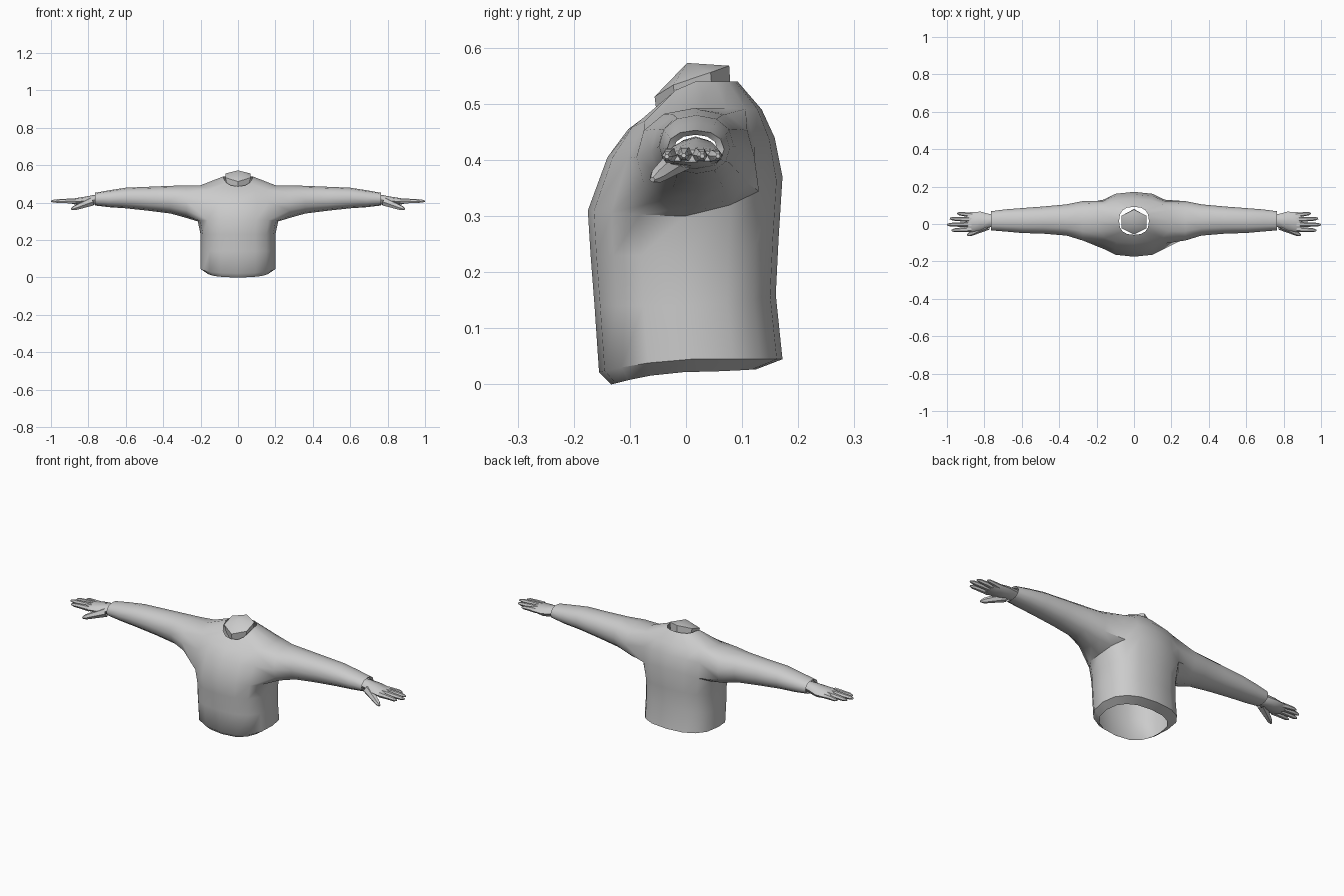
import bpy, bmesh, math
from mathutils import Vector

if "Cube" in bpy.data.objects:
    bpy.data.objects.remove(bpy.data.objects["Cube"])


def finish(name, bm, angle=50, mirror=False):
    bmesh.ops.recalc_face_normals(bm, faces=bm.faces[:])
    me = bpy.data.meshes.new(name)
    bm.to_mesh(me)
    bm.free()
    me.shade_smooth()
    me.set_sharp_from_angle(angle=math.radians(angle))
    ob = bpy.data.objects.new(name, me)
    bpy.context.collection.objects.link(ob)
    if mirror:
        ob.modifiers.new("mirror", 'MIRROR').use_mirror_merge = False
    return ob


def loft(bm, rings):
    """Skin a list of vertex-position rings; returns vertex rings and face rows."""
    vr = [[bm.verts.new(p) for p in r] for r in rings]
    rows = []
    for a, b in zip(vr, vr[1:]):
        n = len(a)
        rows.append([bm.faces.new((a[i], a[(i + 1) % n], b[(i + 1) % n], b[i]))
                     for i in range(n)])
    return vr, rows


def spow(v, e):
    return math.copysign(abs(v) ** e, v)


def body_ring(n, zf, zs, zb, yf, yb, w, e=0.8, start=0.0):
    """Tilted horizontal ring: front, side and back heights, depths, half width."""
    pts = []
    yc, ry = (yf + yb) / 2, (yb - yf) / 2
    for i in range(n):
        a = start + 2 * math.pi * i / n
        s = math.sin(a)
        z = zs + ((zb if s > 0 else zf) - zs) * abs(s) ** 1.3
        pts.append(Vector((w * spow(math.cos(a), e), yc + ry * spow(s, e), z)))
    return pts


def limb_ring(n, x, y0, y1, z0, z1, e=0.9, side=1):
    """Ring across the x axis given its y and z extents."""
    return [Vector((side * x,
                    (y0 + y1) / 2 + (y1 - y0) / 2 * spow(math.cos(2 * math.pi * i / n), e),
                    (z0 + z1) / 2 + (z1 - z0) / 2 * spow(math.sin(2 * math.pi * i / n), e)))
            for i in range(n)]


# Jacket: torso loft with sleeves bridged onto openings in its sides
N = 16
torso = [(0.000, 0.022, 0.027, -0.133, 0.125, 0.165),
         (0.022, 0.045, 0.045, -0.155, 0.172, 0.200),
         (0.140, 0.140, 0.160, -0.163, 0.160, 0.200),
         (0.230, 0.230, 0.260, -0.170, 0.165, 0.200),
         (0.310, 0.300, 0.370, -0.175, 0.172, 0.215),
         (0.405, 0.400, 0.440, -0.140, 0.158, 0.220),
         (0.455, 0.493, 0.490, -0.103, 0.135, 0.200),
         (0.487, 0.540, 0.540, -0.058, 0.092, 0.080)]
sleeve = [(0.275, -0.088, 0.122, 0.318, 0.493),
          (0.360, -0.062, 0.105, 0.342, 0.490),
          (0.480, -0.052, 0.094, 0.357, 0.485),
          (0.600, -0.048, 0.085, 0.370, 0.480),
          (0.690, -0.040, 0.078, 0.376, 0.466),
          (0.765, -0.034, 0.068, 0.385, 0.453),
          (0.755, -0.022, 0.056, 0.392, 0.445)]
bm = bmesh.new()
_, rows = loft(bm, [body_ring(N, *r) for r in torso])
for side in (1, -1):
    mid = 0 if side == 1 else N // 2
    cut = [rows[r][(mid + c) % N] for r in (4, 5) for c in (-2, -1, 0, 1)]
    count = {}
    for f in cut:
        for e in f.edges:
            count[e] = count.get(e, 0) + 1
    rim = [e for e, k in count.items() if k == 1]
    bmesh.ops.delete(bm, geom=cut, context='FACES')
    vr, _ = loft(bm, [limb_ring(12, *r, side=side) for r in sleeve])
    first = vr[0]
    loop = [bm.edges.get((first[i], first[(i + 1) % 12])) for i in range(12)]
    bmesh.ops.bridge_loops(bm, edges=rim + loop)
finish("jacket", bm)

# Neck: six-sided stump with a slanted cap
bm = bmesh.new()
vr, _ = loft(bm, [body_ring(6, *r, e=1, start=math.pi / 2) for r in
                  [(0.465, 0.510, 0.520, -0.050, 0.080, 0.068),
                   (0.513, 0.548, 0.568, -0.056, 0.077, 0.078)]])
tip = bm.verts.new((0, 0.002, 0.573))
for i in range(6):
    bm.faces.new((vr[1][i], vr[1][(i + 1) % 6], tip))
finish("neck", bm)

# Hands: flattened palm, mirrored
bm = bmesh.new()
vr, _ = loft(bm, [limb_ring(8, *r) for r in
                  [(0.730, -0.012, 0.046, 0.395, 0.442),
                   (0.775, -0.018, 0.054, 0.388, 0.440),
                   (0.820, -0.034, 0.066, 0.384, 0.432),
                   (0.870, -0.043, 0.064, 0.390, 0.424),
                   (0.893, -0.040, 0.060, 0.396, 0.418)]])
bm.faces.new(vr[-1])
finish("palm", bm, mirror=True)


def digit(name, a, b, r0, r1, droop=0.0):
    """Tapered six-sided finger from a to b with a rounded tip."""
    a, b = Vector(a), Vector(b)
    d = (b - a).normalized()
    u = d.cross(Vector((0, 0, 1))).normalized()
    v = u.cross(d)
    bm = bmesh.new()
    rings = []
    for t, k in ((0, 1), (0.45, 0.9), (0.85, 0.8), (1, 0.35)):
        c = a.lerp(b, t) - Vector((0, 0, droop * t * t))
        r = (r0 + (r1 - r0) * t) * k
        rings.append([c + (u * math.cos(i * math.pi / 3) + v * math.sin(i * math.pi / 3)) * r
                      for i in range(6)])
    vr, _ = loft(bm, rings)
    bm.faces.new(vr[-1])
    finish(name, bm, mirror=True)


# Fingers and thumb
digit("index_finger", (0.870, -0.028, 0.408), (0.975, -0.034, 0.409), 0.015, 0.012, 0.003)
digit("middle_finger", (0.870, -0.002, 0.410), (1.000, -0.004, 0.411), 0.015, 0.012, 0.003)
digit("ring_finger", (0.870, 0.024, 0.409), (0.985, 0.029, 0.410), 0.015, 0.012, 0.003)
digit("little_finger", (0.865, 0.047, 0.407), (0.945, 0.057, 0.410), 0.014, 0.011, 0.003)
digit("thumb", (0.785, -0.008, 0.405), (0.890, -0.060, 0.365), 0.025, 0.015)
